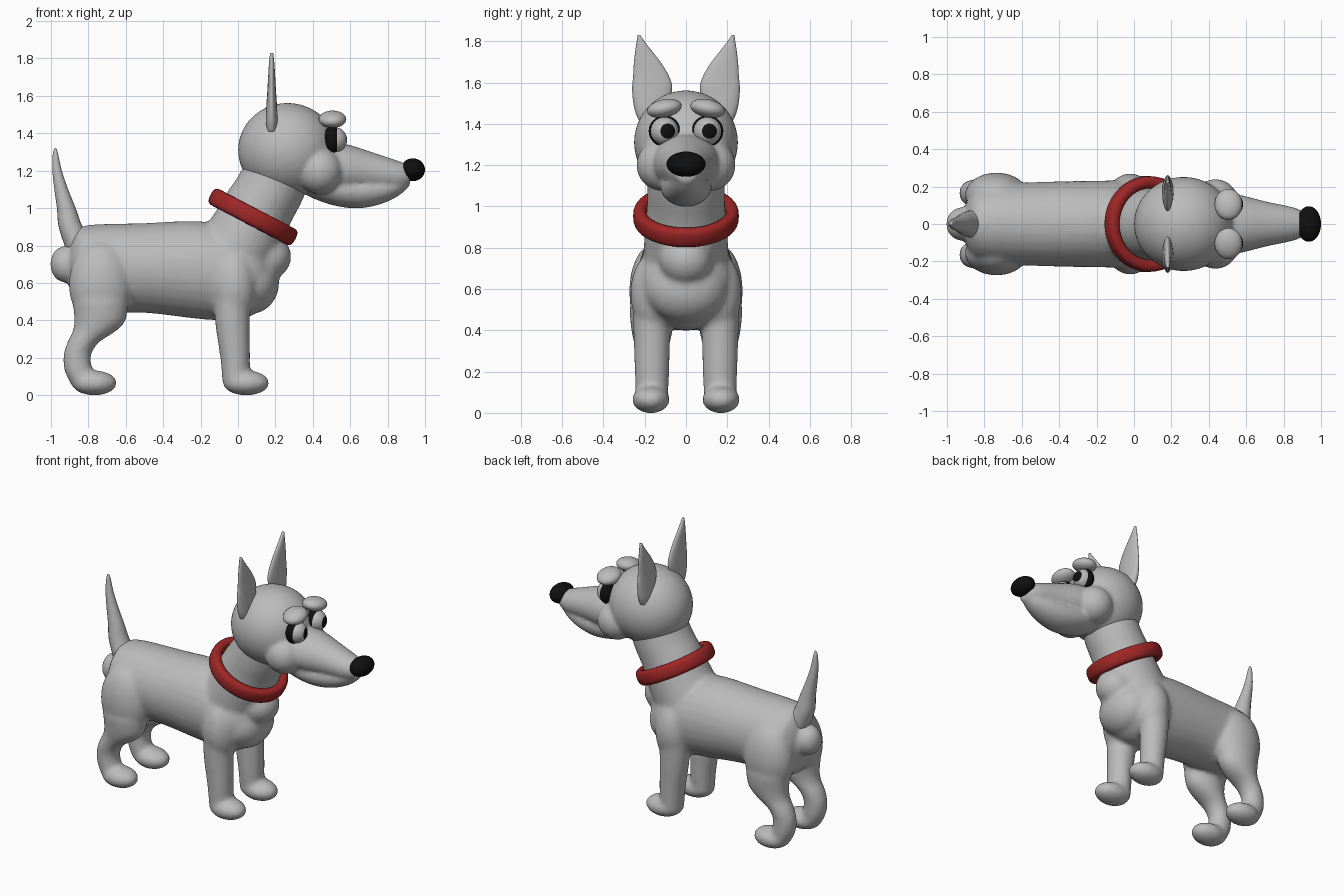
import bpy, bmesh, math
from mathutils import Matrix, Vector

cube = bpy.data.objects.get("Cube")
if cube:
    bpy.data.objects.remove(cube)


def material(name, color):
    m = bpy.data.materials.new(name)
    m.use_nodes = True
    m.diffuse_color = color
    bsdf = next(n for n in m.node_tree.nodes if n.type == 'BSDF_PRINCIPLED')
    bsdf.inputs["Base Color"].default_value = color
    return m


GREY = material("grey_coat", (0.5, 0.5, 0.5, 1))
RED = material("red_collar", (0.35, 0.02, 0.02, 1))
BLACK = material("black", (0.005, 0.005, 0.005, 1))


def finish(bm, name, *mats, voxel=0, smooth=0):
    """Turn a bmesh into a smooth object, optionally fusing its shells."""
    bmesh.ops.recalc_face_normals(bm, faces=bm.faces)
    for f in bm.faces:
        f.smooth = True
    me = bpy.data.meshes.new(name)
    bm.to_mesh(me)
    bm.free()
    for m in mats:
        me.materials.append(m)
    ob = bpy.data.objects.new(name, me)
    bpy.context.collection.objects.link(ob)
    if voxel:
        r = ob.modifiers.new("fuse", 'REMESH')
        r.mode, r.voxel_size, r.use_smooth_shade = 'VOXEL', voxel, True
        s = ob.modifiers.new("soften", 'SMOOTH')
        s.factor, s.iterations = 0.5, smooth
    return ob


def ball(bm, center, radii, rot=None, seg=32):
    mat = Matrix.Translation(center) @ (rot or Matrix()) @ Matrix.Diagonal((*radii, 1))
    return bmesh.ops.create_uvsphere(bm, u_segments=seg, v_segments=seg // 2, radius=1, matrix=mat)


def spline(rows, steps=4):
    """Catmull-Rom interpolation through rows of numbers."""
    pts = [Vector(r) for r in rows]
    out = []
    for i in range(len(pts) - 1):
        a, b, c, d = pts[max(i - 1, 0)], pts[i], pts[i + 1], pts[min(i + 2, len(pts) - 1)]
        for k in range(steps):
            t = k / steps
            out.append(b + (c - a) * (t / 2) + (a * 2 - b * 5 + c * 4 - d) * (t * t / 2)
                       + (b * 3 - a - c * 3 + d) * (t ** 3 / 2))
    return out + [pts[-1]]


def loft(bm, axis, rows, y=0, seg=28):
    """Elliptic tube; rows are x, z, in-plane radius, sideways radius[, y]."""
    side = Vector((0, 1, 0))
    up = Vector(axis).normalized().cross(side)
    rings = []
    for r in spline(rows):
        c = Vector((r[0], r[4] if len(r) > 4 else y, r[1]))
        angles = [math.tau * k / seg for k in range(seg)]
        rings.append([bm.verts.new(c + up * max(r[2], .002) * math.sin(t)
                                   + side * max(r[3], .002) * math.cos(t)) for t in angles])
    for a, b in zip(rings, rings[1:]):
        for k in range(seg):
            j = (k + 1) % seg
            bm.faces.new((a[k], a[j], b[j], b[k]))
    bm.faces.new(rings[0][::-1])
    bm.faces.new(rings[-1])


X, Z = (1, 0, 0), (0, 0, 1)

# Body: torso, neck, chest, haunches and legs fused together
bm = bmesh.new()
loft(bm, X, [(-.9, .68, .12, .1), (-.87, .68, .19, .16), (-.8, .675, .235, .21),
             (-.5, .68, .24, .225), (-.2, .668, .262, .232), (0, .64, .24, .23),
             (.1, .63, .19, .2), (.18, .62, .12, .12)])
loft(bm, (.42, 0, .9), [(-.04, .72, .22, .21), (.05, .88, .2, .2), (.11, 1, .19, .19),
                        (.17, 1.1, .183, .188), (.24, 1.25, .18, .18)])
ball(bm, (.07, 0, .6), (.15, .2, .165))
ball(bm, (.155, 0, .74), (.13, .13, .125))
ball(bm, (-.92, 0, .7), (.085, .09, .1))
for s in (-1, 1):
    # Front leg, shoulder and paw
    ball(bm, (-.02, s * .15, .58), (.12, .12, .2))
    loft(bm, Z, [(-.03, .6, .1, .095), (-.03, .4, .094, .09), (-.015, .2, .08, .084),
                 (-.01, .05, .072, .078)], y=s * .165)
    ball(bm, (.044, s * .17, .065), (.125, .092, .067))
    # Hind leg, haunch and paw
    ball(bm, (-.735, s * .155, .59), (.17, .12, .23))
    loft(bm, Z, [(-.735, .5, .15, .11), (-.738, .4, .138, .1), (-.77, .34, .115, .088),
                 (-.83, .28, .084, .078), (-.86, .21, .074, .072), (-.852, .13, .076, .072),
                 (-.82, .05, .07, .07)], y=s * .165)
    ball(bm, (-.768, s * .17, .065), (.122, .092, .067))
finish(bm, "body", GREY, voxel=.014, smooth=10)

# Head: cranium, cheeks, snout and lower jaw
bm = bmesh.new()
ball(bm, (.265, 0, 1.31), (.265, .252, .252), seg=48)
for s in (-1, 1):
    ball(bm, (.435, s * .115, 1.2), (.125, .125, .125))
loft(bm, X, [(.42, 1.22, .14, .18), (.57, 1.21, .134, .155), (.7, 1.195, .11, .122),
             (.85, 1.175, .08, .09), (.92, 1.175, .055, .06)])
loft(bm, X, [(.38, 1.12, .06, .1), (.5, 1.105, .088, .125), (.63, 1.092, .094, .12),
             (.75, 1.097, .08, .1), (.85, 1.12, .06, .072), (.91, 1.14, .03, .04)])
finish(bm, "head", GREY, voxel=.012, smooth=5)

# Tail
bm = bmesh.new()
loft(bm, Z, [(-.84, .78, .08, .08), (-.895, .9, .064, .065), (-.918, 1, .05, .05),
             (-.945, 1.1, .037, .037), (-.967, 1.2, .025, .025), (-.976, 1.29, .014, .014),
             (-.976, 1.32, .004, .004)], seg=20)
finish(bm, "tail", GREY)

# Nose
bm = bmesh.new()
ball(bm, (.935, 0, 1.205), (.065, .095, .061))
finish(bm, "nose", BLACK)

# Collar: rounded band spun round a tilted axis
bm = bmesh.new()
ring = []
for k in range(20):
    c, s = math.cos(math.tau * k / 20), math.sin(math.tau * k / 20)
    ring.append(bm.verts.new((.223 + .033 * math.copysign(abs(c) ** .75, c), 0,
                              .048 * math.copysign(abs(s) ** .75, s))))
edges = [bm.edges.new((ring[k - 1], ring[k])) for k in range(20)]
bmesh.ops.spin(bm, geom=ring + edges, cent=(0, 0, 0), axis=Z, angle=math.tau,
               steps=56, use_merge=True)
bmesh.ops.remove_doubles(bm, verts=bm.verts, dist=.0005)
bm.transform(Matrix.Translation((.08, 0, .953)) @ Matrix.Rotation(math.radians(27.6), 4, 'Y'))
finish(bm, "collar", RED)

for s, label in ((-1, "near"), (1, "far")):
    # Ear: thin leaf standing on the cranium
    bm = bmesh.new()
    rows = [(1.41, .018, .02, .205), (1.45, .03, .055, .188), (1.5, .031, .083, .172),
            (1.57, .027, .097, .164), (1.63, .023, .087, .169), (1.7, .019, .064, .188),
            (1.78, .014, .028, .214), (1.83, .008, .006, .228)]
    loft(bm, Z, [(.18, z, t, w, s * y) for z, t, w, y in rows], seg=24)
    finish(bm, "ear_" + label, GREY)

    # Brow: drooping towards the outside
    bm = bmesh.new()
    ball(bm, (.505, s * .105, 1.475), (.074, .085, .044), Matrix.Rotation(-s * .2, 4, 'X'))
    finish(bm, "brow_" + label, GREY)

    # Eye: dark rim behind an eyeball whose front cap is the pupil
    center = Vector((.515, s * .104, 1.365))
    bm = bmesh.new()
    ball(bm, center - Vector((.01, 0, 0)), (.05, .077, .075))
    finish(bm, "eye_rim_" + label, BLACK)

    bm = bmesh.new()
    gaze = Vector((1, .28 if s < 0 else .17, 0)).normalized()
    ball(bm, center, (.068, .068, .068), gaze.to_track_quat('Z', 'Y').to_matrix().to_4x4(), seg=44)
    for f in bm.faces:
        f.material_index = int((f.calc_center_median() - center).angle(gaze) < math.radians(31))
    finish(bm, "eyeball_" + label, GREY, BLACK)
